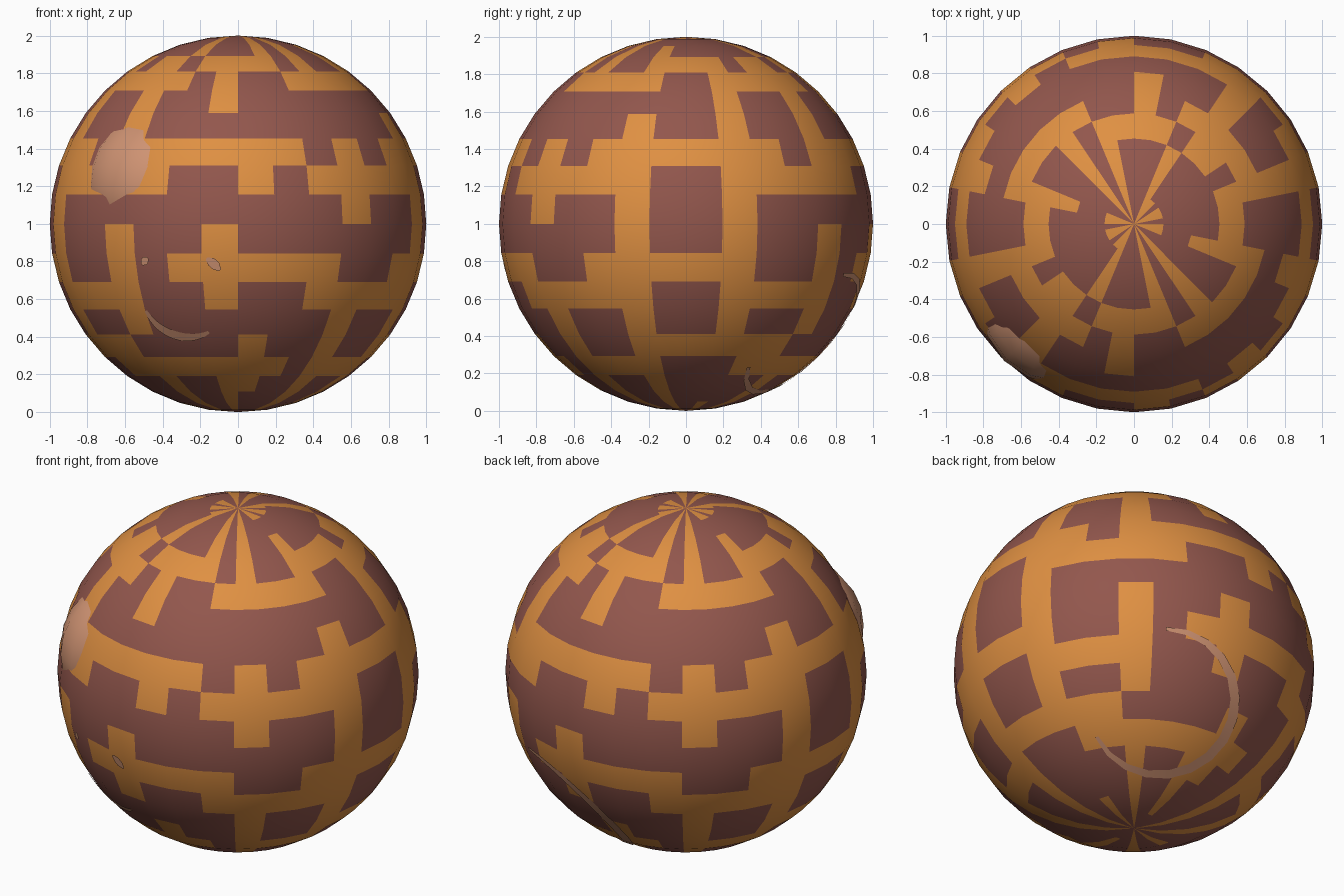
import bpy, bmesh, math
from mathutils import Vector

cube = bpy.data.objects.get("Cube")
if cube:
    bpy.data.objects.remove(cube, do_unlink=True)


def material(name, rgb):
    m = bpy.data.materials.new(name)
    m.use_nodes = True
    m.diffuse_color = (*rgb, 1)
    m.node_tree.nodes["Principled BSDF"].inputs["Base Color"].default_value = (*rgb, 1)
    return m


BROWN = material("brown", (0.29, 0.095, 0.074))
ORANGE = material("orange", (0.74, 0.28, 0.055))
BEIGE = material("beige", (0.62, 0.29, 0.17))


def finish(bm, name, mats):
    for f in bm.faces:
        f.smooth = True
    me = bpy.data.meshes.new(name)
    bm.to_mesh(me)
    bm.free()
    for m in mats:
        me.materials.append(m)
    ob = bpy.data.objects.new(name, me)
    bpy.context.collection.objects.link(ob)
    return ob


# The ball has rings counted from the top, and columns counted from the
# front towards +x; the orange blocks repeat after half a turn
ROWS, REPEAT = 20, 16

# Orange bands around the ball: ring, first column, last column
BANDS = [
    (0, 6, 7), (0, 9, 10), (0, 12, 13),
    (3, 0, 1), (3, 6, 9), (3, 11, 12),
    (3, 14, 15), (4, 2, 6), (4, 9, 13),
    (7, 12, 17), (7, 5, 10),
    (8, 0, 0), (8, 2, 6), (8, 9, 13),
    (11, 14, 18), (11, 5, 9),
    (12, 2, 6), (12, 9, 12),
    (14, 6, 11), (15, 10, 17), (15, 3, 6),
]
# Orange upright bars: column, top ring, bottom ring
BARS = [
    (1, 0, 3), (3, 0, 3), (13, 1, 2), (6, 2, 4),
    (9, 3, 14), (12, 3, 8), (15, 3, 5), (6, 6, 19),
    (3, 7, 9), (12, 10, 13), (15, 10, 12), (3, 12, 19),
    (0, 14, 16), (12, 15, 19), (15, 15, 18), (9, 18, 19),
]


def is_orange(row, col):
    in_band = any(row == r and (col - a) % REPEAT <= b - a for r, a, b in BANDS)
    in_bar = any(col == c and top <= row <= bottom for c, top, bottom in BARS)
    return in_band or in_bar


# Ball
bm = bmesh.new()
bmesh.ops.create_uvsphere(bm, u_segments=2 * REPEAT, v_segments=ROWS, radius=1)
for f in bm.faces:
    c = f.calc_center_median().normalized()
    row = int(math.acos(c.z) / math.pi * ROWS)
    turn = math.atan2(c.x, -c.y) % math.tau
    col = int(turn / math.pi * REPEAT) % REPEAT
    f.material_index = int(is_orange(row, col))
bmesh.ops.translate(bm, verts=bm.verts, vec=(0, 0, 1))
finish(bm, "ball", [BROWN, ORANGE])

# Rounded bump on the front
bm = bmesh.new()
bmesh.ops.create_uvsphere(bm, u_segments=16, v_segments=12, radius=0.415)
bump = finish(bm, "front_bump", [BEIGE])
bump.location = Vector((-0.64, -0.70, 0.32)).normalized() * 0.62 + Vector((0, 0, 1))


def arc(name, centre, radius, start, end, width, steps=14):
    """Thin tapered strip following part of a circle on the ball."""
    c = Vector(centre).normalized()
    right = Vector((0, 0, 1)).cross(c).normalized()
    up = c.cross(right)
    bm = bmesh.new()
    pairs = []
    for i in range(steps + 1):
        t = i / steps
        a = math.radians(start + (end - start) * t)
        half = width / 2 * (0.3 + 0.7 * math.sin(math.pi * t))
        ends = []
        for r in (radius - half, radius + half):
            p = c + (right * math.cos(a) + up * math.sin(a)) * r
            ends.append(bm.verts.new(p.normalized() * 1.003 + Vector((0, 0, 1))))
        pairs.append(ends)
    for (a, b), (d, e) in zip(pairs, pairs[1:]):
        bm.faces.new((a, b, e, d))
    finish(bm, name, [BEIGE])


# Slivers showing on the ball
arc("back_arc", (0.35, 0.68, -0.64), 0.45, -145, 95, 0.08)
LOW_FRONT = (-0.3, -0.87, -0.4)
arc("front_arc", LOW_FRONT, 0.24, 200, 300, 0.06)
arc("front_fleck_right", LOW_FRONT, 0.29, 128, 139, 0.05, 3)
arc("front_fleck_left", LOW_FRONT, 0.28, 34, 54, 0.06, 3)
